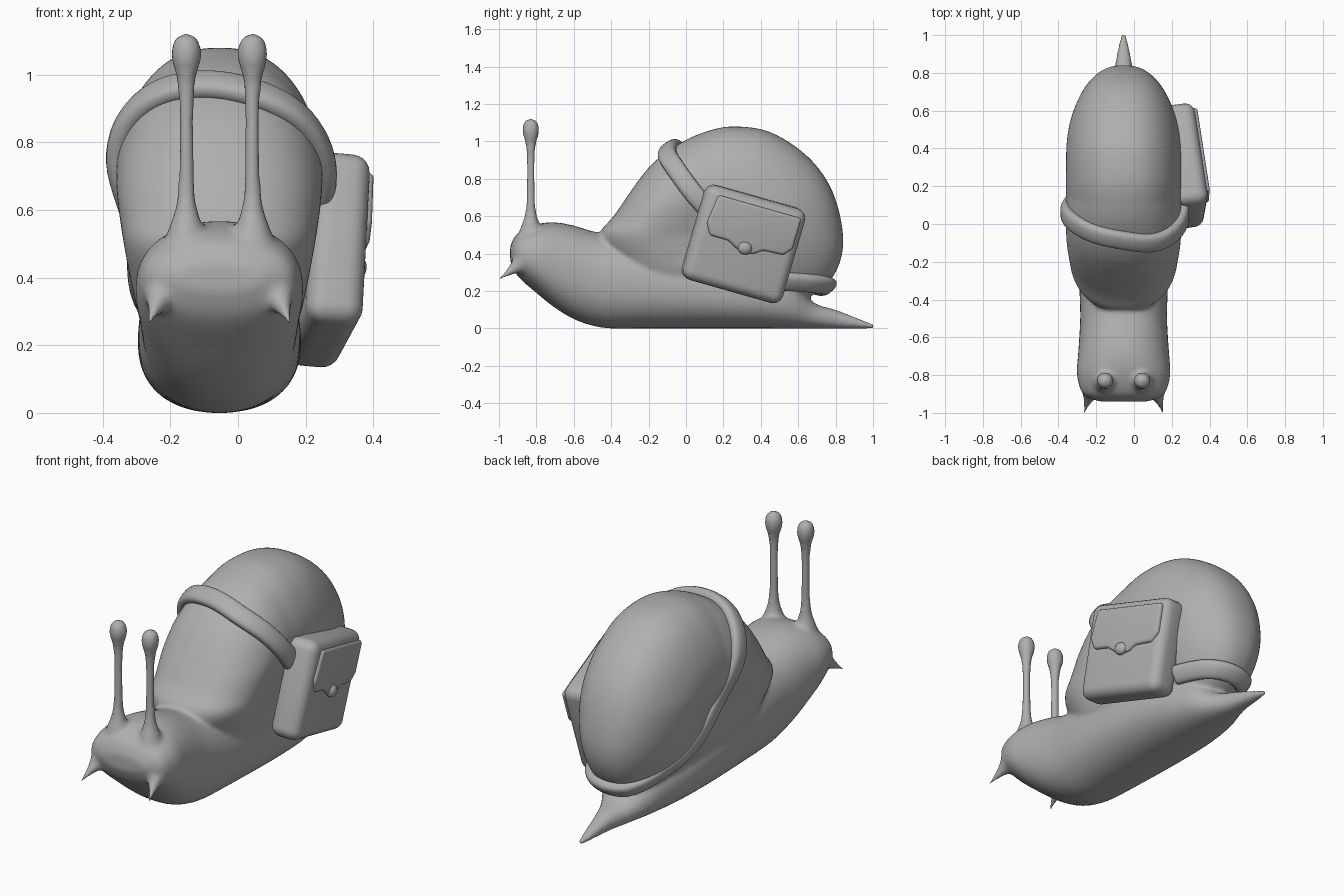
import bpy, bmesh, math
from mathutils import Vector, Matrix
from mathutils.bvhtree import BVHTree

if "Cube" in bpy.data.objects:
    bpy.data.objects.remove(bpy.data.objects["Cube"], do_unlink=True)

CX = -0.055  # the animal's own centre line; the bag hangs off to one side

grey = bpy.data.materials.new("clay_grey")
grey.use_nodes = True
grey.diffuse_color = (0.43, 0.43, 0.43, 1)
grey.node_tree.nodes["Principled BSDF"].inputs["Base Color"].default_value = (0.43, 0.43, 0.43, 1)


def spline(points, steps, closed=False):
    """Catmull-Rom samples through the points."""
    pts = [Vector(p) for p in points]
    n = len(pts)
    out = []
    for i in range(n if closed else n - 1):
        idx = [i - 1, i, i + 1, i + 2]
        a, b, c, d = [pts[k % n] if closed else pts[min(max(k, 0), n - 1)] for k in idx]
        for s in range(steps):
            t = s / steps
            out.append(b + (c - a) * (t / 2) + (2 * a - 5 * b + 4 * c - d) * (t * t / 2)
                       + (3 * b - a - 3 * c + d) * (t ** 3 / 2))
    if not closed:
        out.append(pts[-1])
    return out


def power(v, n):
    return math.copysign(abs(v) ** (2 / n), v)


def circle(count):
    return [(math.cos(math.tau * i / count), math.sin(math.tau * i / count)) for i in range(count)]


def loft(bm, rings):
    """Skin closed rings and cap both ends."""
    rows = [[bm.verts.new(p) for p in ring] for ring in rings]
    n = len(rows[0])
    faces = [bm.faces.new((a[i], a[(i + 1) % n], b[(i + 1) % n], b[i]))
             for a, b in zip(rows, rows[1:]) for i in range(n)]
    faces += [bm.faces.new(rows[0][::-1]), bm.faces.new(rows[-1])]
    bmesh.ops.recalc_face_normals(bm, faces=faces)


def spike(bm, base, axis, profile):
    """Lathe (radius, distance) pairs around an axis."""
    rot = Vector(axis).to_track_quat('Z', 'Y')
    loft(bm, [[Vector(base) + rot @ Vector((r * c, r * s, d)) for c, s in circle(20)]
              for r, d in spline(profile, 4)])


def finish(bm, name, matrix=None):
    mesh = bpy.data.meshes.new(name)
    bm.to_mesh(mesh)
    bm.free()
    obj = bpy.data.objects.new(name, mesh)
    bpy.context.collection.objects.link(obj)
    mesh.materials.append(grey)
    if matrix:
        obj.matrix_world = matrix
    mesh.polygons.foreach_set("use_smooth", [True] * len(mesh.polygons))
    return obj


def bevel(obj, width):
    mod = obj.modifiers.new("soft_edges", 'BEVEL')
    mod.width, mod.segments, mod.limit_method = width, 5, 'ANGLE'


# Shell: side outline puffed out to both flanks, fuller in front, dented at the
# coil centre and narrowing towards the foot
outline = [(-.46, .5), (-.38, .61), (-.2, .86), (-.04, .985), (.1, 1.05), (.25, 1.08), (.45, 1.05),
           (.65, .92), (.78, .74), (.84, .5), (.81, .32), (.7, .19), (.5, .13),
           (.1, .1), (-.25, .18), (-.4, .36)]
hub, half_width, fullness = Vector((.2, .5)), .328, 2.4
shell_rings = []
for k in range(41):
    phi = math.pi * (k / 40 - .5) * .985
    dent = .065 * max(0, 1 - power(math.cos(phi), fullness) / .6) ** 2
    x = half_width * power(math.sin(phi), fullness) - math.copysign(dent, phi)
    ring = []
    for p in spline(outline, 5, True):
        front = min(1, max(0, (.1 - p.x) * 2.5))
        y, z = hub + (p - hub) * power(math.cos(phi), fullness + 1.8 * front)
        taper = 1 - .75 * max(0, .68 - z) ** 1.35
        ring.append((CX + x * taper, y, z))
    shell_rings.append(ring)
bm = bmesh.new()
loft(bm, shell_rings)
shell_surface = BVHTree.FromBMesh(bm)

# Foot, neck and head: (y, bottom, top, half width)
body_keys = [(-.94, .36, .44, .13), (-.9, .28, .51, .215), (-.8, .19, .557, .247),
             (-.7, .11, .567, .242), (-.6, .05, .55, .235), (-.5, .015, .52, .23),
             (-.4, 0, .5, .232), (-.2, 0, .46, .24), (.1, 0, .4, .24), (.35, 0, .34, .22),
             (.55, 0, .27, .17), (.68, 0, .14, .1), (.8, 0, .1, .055), (.93, 0, .05, .03),
             (1.01, 0, .02, .012)]
body_rings = []
for y, low, high, half in spline(body_keys, 4):
    body_rings.append([(CX + half * power(c, 2.25), y,
                        (low + high) / 2 + (high - low) / 2 * power(s, 2.25))
                       for c, s in circle(40)])
loft(bm, body_rings)

# Eye stalks and lower feelers, mirrored about the centre line
stalk = [(.02, -.06), (.07, -.01), (.055, .055), (.036, .11), (.025, .18), (.022, .32), (.023, .44),
         (.03, .51), (.043, .555), (.045, .59), (.033, .625), (.004, .64)]
feeler = [(.02, -.12), (.075, -.06), (.08, 0), (.05, .05), (.027, .1), (.014, .15), (.004, .2)]
for side in (-1, 1):
    spike(bm, (CX + side * .098, -.83, .483), (0, 0, 1), stalk)
    spike(bm, (CX + side * .163, -.85, .37), (side * .047, -.155, -.11), feeler)

# Fuse the soft parts into one continuous skin
snail = finish(bm, "snail_body_and_shell")
remesh = snail.modifiers.new("fuse", 'REMESH')
remesh.mode, remesh.voxel_size, remesh.use_smooth_shade = 'VOXEL', .011, True
relax = snail.modifiers.new("relax", 'SMOOTH')
relax.factor, relax.iterations = .5, 10

# Strap: a rounded band laid on the shell, sinking in along the far flank
strap_path = [(.26, .13, .62), (.27, .04, .72), (.2, -.06, .86), (.09, -.11, .94),
              (-.06, -.085, .97), (-.2, -.045, .94), (-.3, .01, .87), (-.36, .07, .74),
              (-.33, .14, .56), (-.3, .32, .39), (-.24, .55, .27), (-.16, .72, .22),
              (-.05, .77, .215), (.06, .75, .215), (.15, .66, .22), (.21, .5, .22)]
track = []
for p in spline(strap_path, 6):
    spot, normal, _, _ = shell_surface.find_nearest(p)
    if normal.dot(spot - Vector((CX, *hub))) < 0:
        normal = -normal
    sink = .03 * min(1, max(0, (.8 - p.z) * 5)) if p.x < -.2 else 0
    track.append((spot + normal * (.014 - sink), normal))
strap_rings = []
for i in range(len(track)):
    near = track[max(0, i - 3):i + 4]
    normal = sum((n for _, n in near), Vector()).normalized()
    centre = sum((s for s, _ in near), Vector()) / len(near)
    across = (near[-1][0] - near[0][0]).cross(normal).normalized()
    strap_rings.append([centre + normal * (.032 * power(s, 2.6)) + across * .052 * power(c, 2.6)
                        for c, s in circle(20)])
bm = bmesh.new()
loft(bm, strap_rings)
finish(bm, "bag_strap")

# Bag frame: local x points outward, y along its width, z up its height
out = Vector((1, .128, -.09)).normalized()
wide = Vector((0, .96, -.28))
wide = (wide - out * wide.dot(out)).normalized()
up = out.cross(wide)
frame = Matrix((out, wide, up)).transposed().to_4x4()
frame.translation = (.262, .307, .452)

bm = bmesh.new()
bmesh.ops.create_cube(bm, size=1, matrix=Matrix.Diagonal((.17, .56, .525, 1)))
bevel(finish(bm, "bag_body", frame), .055)

# Flap: extruded outline with a dip in the middle
flap = [(-.215, .22), (-.235, .06), (-.2, 0), (-.1, 0), (-.03, -.035), (.05, -.035),
        (.1, 0), (.21, .005), (.25, .05), (.25, .22)]
bm = bmesh.new()
loft(bm, [[(x, u, v) for u, v in flap] for x in (.05, .1)])
bevel(finish(bm, "bag_flap", frame), .016)

# Clasp
bm = bmesh.new()
bmesh.ops.create_uvsphere(bm, u_segments=24, v_segments=16, radius=1,
                          matrix=Matrix.Translation((.095, 0, -.015)) @ Matrix.Diagonal((.025, .038, .034, 1)))
finish(bm, "bag_clasp", frame)
